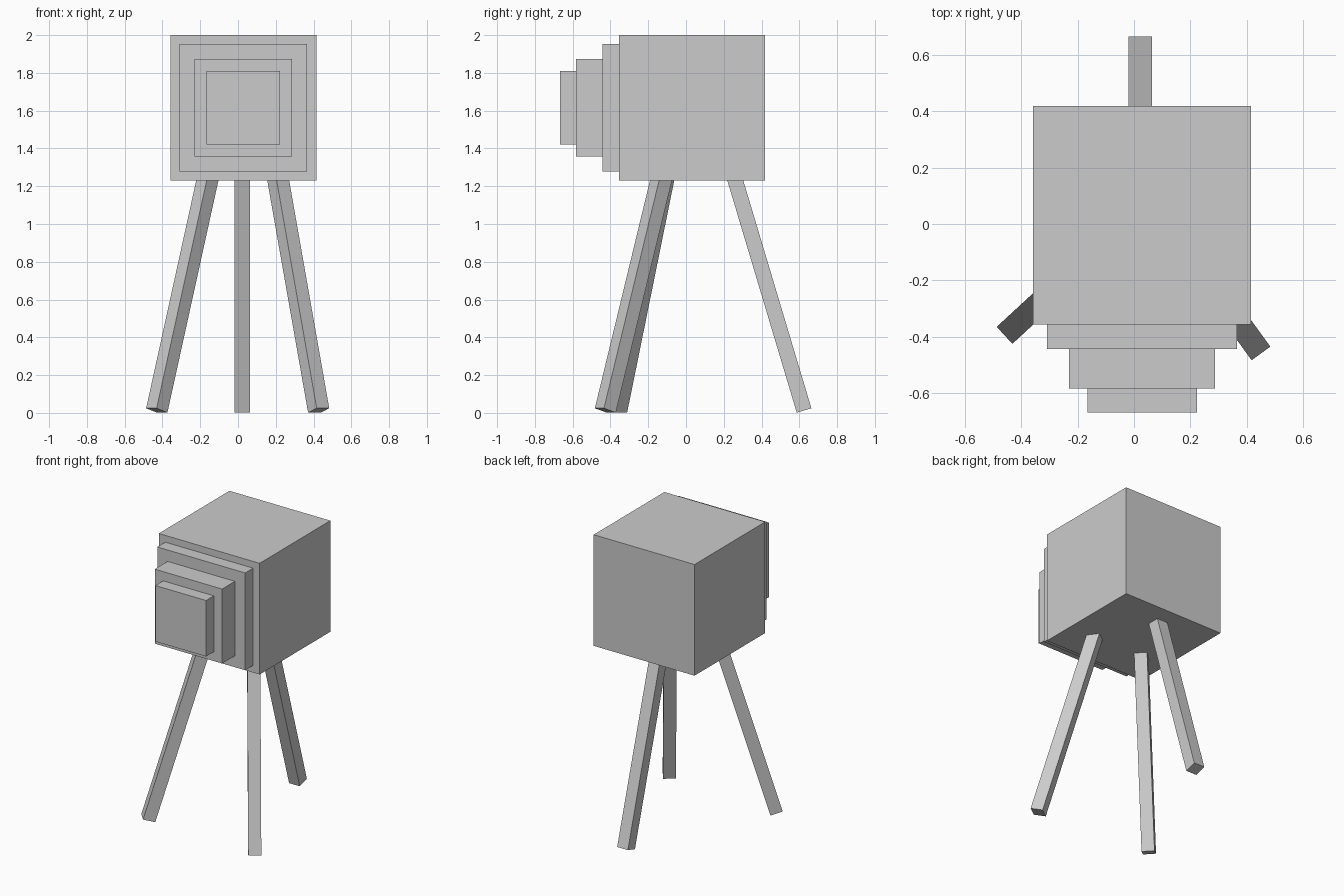
import bpy
from math import radians, cos
from mathutils import Vector, Euler

if "Cube" in bpy.data.objects:
    bpy.data.objects.remove(bpy.data.objects["Cube"])


def box(name, lo, hi):
    """Axis-aligned box between two corners."""
    lo, hi = Vector(lo), Vector(hi)
    bpy.ops.mesh.primitive_cube_add(size=1, location=(lo + hi) / 2)
    ob = bpy.context.object
    ob.name = name
    ob.scale = hi - lo
    return ob


# Main housing
box("camera_body", (-0.358, -0.356, 1.23), (0.415, 0.418, 2.0))

# Stepped lens front: half width, front y, back y (slightly embedded)
CX, CZ = 0.0285, 1.616
steps = [("lens_base", 0.337, -0.443, -0.336),
         ("lens_middle", 0.258, -0.583, -0.423),
         ("lens_tip", 0.194, -0.668, -0.563)]
for name, h, y0, y1 in steps:
    box(name, (CX - h, y0, CZ - h), (CX + h, y1, CZ + h))

# Splayed square tripod legs: foot centre and outward heading
TILT = radians(16.65)
LENGTH = 1.24 / cos(TILT)
legs = [("back_leg", 0.022, 0.625, 90),
        ("left_leg", -0.430, -0.368, 222.7),
        ("right_leg", 0.427, -0.427, -54)]
for name, x, y, heading in legs:
    rot = Euler((0, -TILT, radians(heading)))
    axis = rot.to_matrix() @ Vector((0, 0, 1))
    centre = Vector((x, y, 0.013)) + axis * LENGTH / 2
    bpy.ops.mesh.primitive_cube_add(size=1, location=centre, rotation=rot)
    leg = bpy.context.object
    leg.name = name
    leg.scale = (0.081, 0.082, LENGTH)
